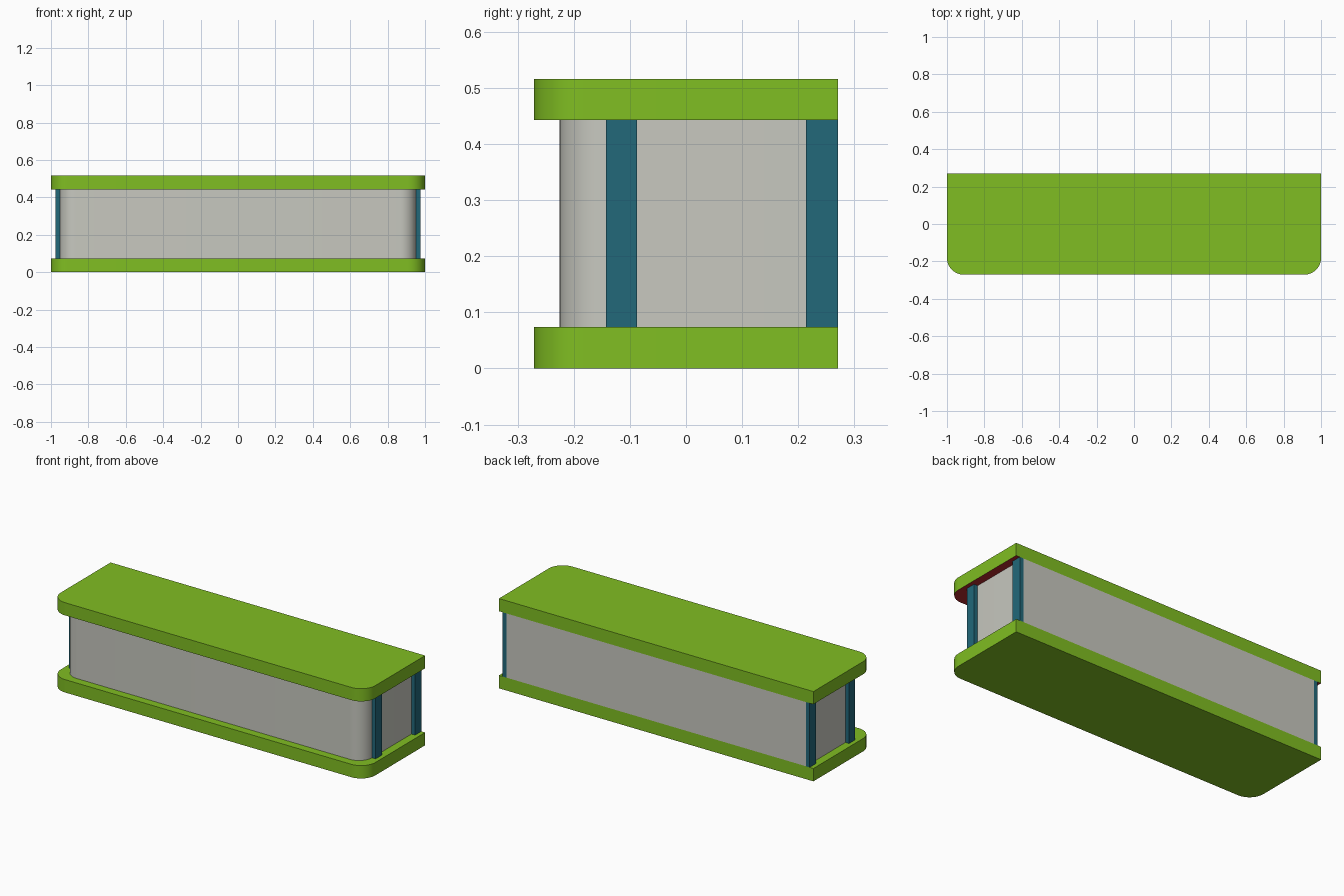
import bpy, bmesh, math

if "Cube" in bpy.data.objects:
    bpy.data.objects.remove(bpy.data.objects["Cube"])


def material(name, rgb):
    m = bpy.data.materials.new(name)
    m.diffuse_color = (*rgb, 1.0)
    m.use_nodes = True
    m.node_tree.nodes["Principled BSDF"].inputs["Base Color"].default_value = m.diffuse_color
    return m


GREEN = material("lime_green", (0.216, 0.515, 0.016))
GREY = material("warm_grey", (0.575, 0.58, 0.525))
TEAL = material("dark_teal", (0.016, 0.138, 0.195))
RED = material("dark_red", (0.47, 0.024, 0.026))


def finish(name, bm, mats):
    bmesh.ops.recalc_face_normals(bm, faces=bm.faces)
    me = bpy.data.meshes.new(name)
    bm.to_mesh(me)
    bm.free()
    ob = bpy.data.objects.new(name, me)
    bpy.context.collection.objects.link(ob)
    for m in mats:
        me.materials.append(m)
    return ob


def rounded_block(name, half_x, front, back, z0, z1, radius, mats):
    """Block with its two front vertical corners rounded."""
    pts = [(half_x, back), (-half_x, back)]
    steps = 12
    for cx, start in ((-half_x + radius, math.pi), (half_x - radius, 1.5 * math.pi)):
        for i in range(steps + 1):
            a = start + 0.5 * math.pi * i / steps
            pts.append((cx + radius * math.cos(a), front + radius + radius * math.sin(a)))
    bm = bmesh.new()
    base = bm.faces.new([bm.verts.new((x, y, z0)) for x, y in pts])
    ext = bmesh.ops.extrude_face_region(bm, geom=[base], use_keep_orig=True)
    top = [g for g in ext["geom"] if isinstance(g, bmesh.types.BMVert)]
    bmesh.ops.translate(bm, verts=top, vec=(0, 0, z1 - z0))
    ob = finish(name, bm, mats)
    bpy.ops.object.select_all(action='DESELECT')
    ob.select_set(True)
    bpy.context.view_layer.objects.active = ob
    bpy.ops.object.shade_smooth_by_angle(angle=math.radians(30))
    return ob


def box(name, x0, x1, y0, y1, z0, z1, mat):
    bm = bmesh.new()
    bmesh.ops.create_cube(bm, size=1)
    for v in bm.verts:
        v.co = (x1 if v.co.x > 0 else x0, y1 if v.co.y > 0 else y0, z1 if v.co.z > 0 else z0)
    return finish(name, bm, [mat])


# plinth, worktop and the grey body between them
LOW, HIGH, TOP, BACK = 0.074, 0.443, 0.516, 0.271
rounded_block("base_slab", 1.0, -0.271, BACK, 0, LOW, 0.09, [GREEN])
top = rounded_block("top_slab", 1.0, -0.271, BACK, HIGH, TOP, 0.09, [GREEN, RED])
rounded_block("body", 0.953, -0.225, BACK, LOW, HIGH, 0.085, [GREY])

# the overhang of the top slab is red underneath
for p in top.data.polygons:
    if p.normal.z < -0.5:
        p.material_index = 1

# teal posts on both ends
for side, s in (("left", -1), ("right", 1)):
    x0, x1 = sorted((s * 0.953, s * 0.976))
    box(side + "_front_post", x0, x1, -0.143, -0.087, LOW, HIGH, TEAL)
    box(side + "_back_post", x0, x1, 0.214, BACK, LOW, HIGH, TEAL)
